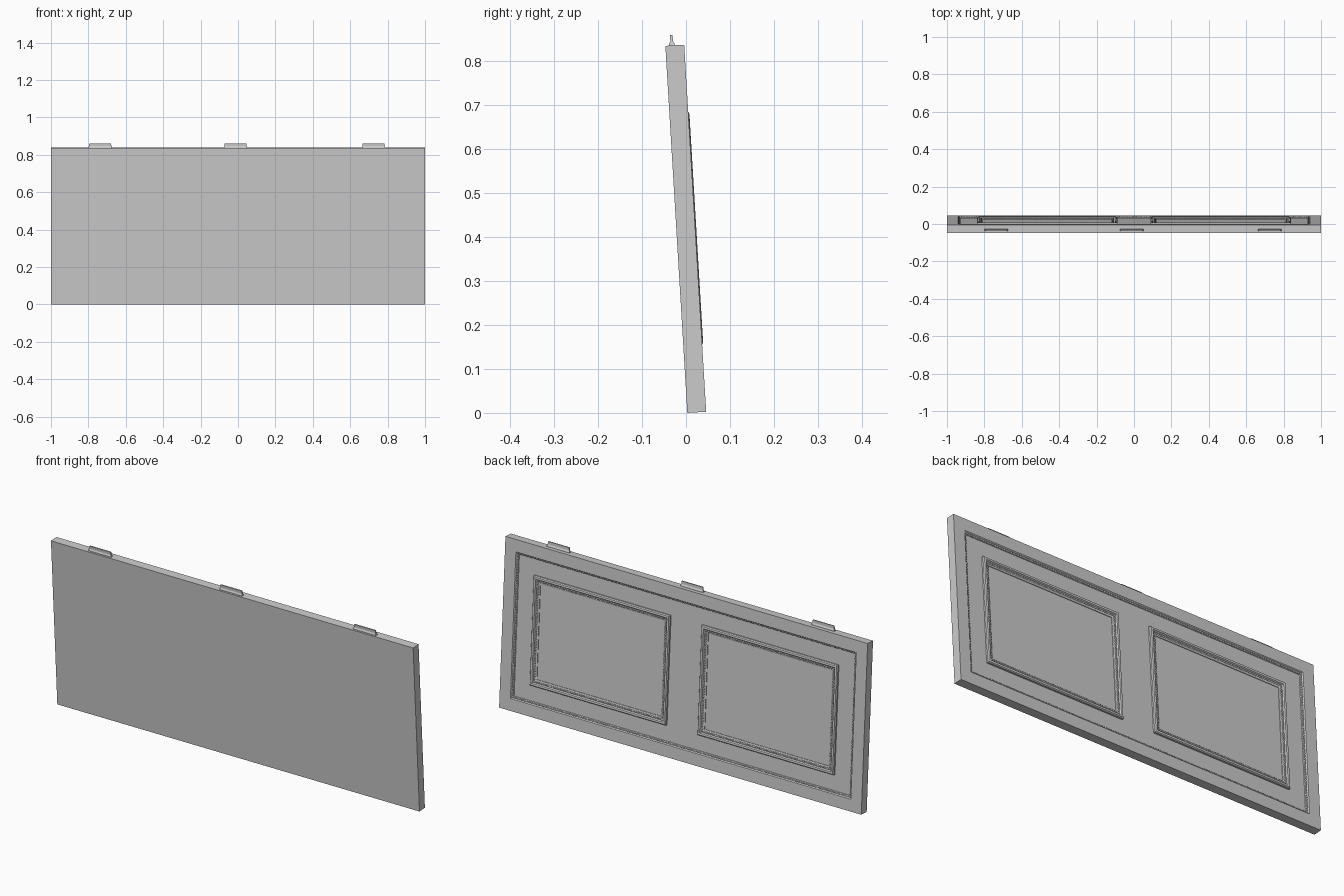
import bpy, bmesh
from math import atan2, pi
from mathutils import Matrix, Vector

if "Cube" in bpy.data.objects:
    bpy.data.objects.remove(bpy.data.objects["Cube"])

# Panel frame: x across, y through the thickness (back = +y), z up; leaned slightly
LEAN = Matrix.Translation((0, 0.003, 0)) @ Matrix.Rotation(atan2(0.05, 0.835), 4, 'X')
H, T, FLOOR = 0.837, 0.043, 0.031
RECESS = (-0.94, 0.94, 0.06, 0.777)
FRAMES = {"left": (-0.84, -0.087, 0.15, 0.687), "right": (0.087, 0.84, 0.15, 0.687)}


def finish(bm, name, smooth=None):
    bmesh.ops.recalc_face_normals(bm, faces=bm.faces)
    me = bpy.data.meshes.new(name)
    bm.to_mesh(me)
    bm.free()
    me.transform(LEAN)
    ob = bpy.data.objects.new(name, me)
    bpy.context.collection.objects.link(ob)
    if smooth:
        bpy.ops.object.select_all(action='DESELECT')
        ob.select_set(True)
        bpy.context.view_layer.objects.active = ob
        bpy.ops.object.shade_smooth_by_angle(angle=smooth)
    return ob


def corners(rect, d):
    x0, x1, z0, z1 = rect
    return [(x0 + d, z0 + d), (x1 - d, z0 + d), (x1 - d, z1 - d), (x0 + d, z1 - d)]


def loft(bm, loops, cap=True):
    rings = [[bm.verts.new(p) for p in loop] for loop in loops]
    for a, b in zip(rings, rings[1:]):
        for i in range(4):
            j = (i + 1) % 4
            bm.faces.new((a[i], a[j], b[j], b[i]))
    if cap:
        bm.faces.new(rings[0])
        bm.faces.new(rings[-1])


def ring(rect, d, y):
    return [(x, y, z) for x, z in corners(rect, d)]


def moulding(rect, profile, name):
    bm = bmesh.new()
    loops = [ring(rect, d, y) for d, y in profile]
    loft(bm, loops, cap=False)
    finish(bm, name, pi / 7)


def beads(rect, d, y, r, name):
    bm = bmesh.new()
    pts = [Vector((x, y, z)) for x, z in corners(rect, d)]
    for i in range(4):
        a, b = pts[i], pts[(i + 1) % 4]
        n = round((b - a).length / (r * 2.6))
        for k in range(n):
            bmesh.ops.create_icosphere(bm, subdivisions=1, radius=r,
                                       matrix=Matrix.Translation(a.lerp(b, k / n)))
    finish(bm, name, pi / 4)


# Main slab with a shallow recess in the back
outer = (-1, 1, 0, H)
bm = bmesh.new()
loft(bm, [ring(outer, 0, 0), ring(outer, 0, T), ring(RECESS, 0, T), ring(RECESS, 0, FLOOR)])
finish(bm, "panel_slab")

# Beaded trim round the recess
moulding(RECESS, [(0, T), (0.002, 0.041), (0.004, 0.036), (0.010, 0.034), (0.012, FLOOR)],
         "recess_trim")
beads(RECESS, 0.007, 0.0355, 0.005, "recess_beads")

# Two raised picture frames
frame_profile = [(0, FLOOR), (0, 0.039), (0.004, 0.044), (0.009, 0.0455), (0.014, 0.044),
                 (0.018, 0.038), (0.030, 0.036), (0.034, 0.034), (0.034, FLOOR)]
for side, rect in FRAMES.items():
    moulding(rect, frame_profile, side + "_frame")
    beads(rect, 0.023, 0.0375, 0.005, side + "_frame_beads")

# Three flared tabs along the top edge
for i, cx in enumerate((-0.737, -0.013, 0.725)):
    bm = bmesh.new()
    cy = 0.015
    loops = []
    for w, t, z in ((0.063, 0.0065, H - 0.002), (0.062, 0.006, H + 0.004),
                    (0.060, 0.003, H + 0.010), (0.058, 0.003, H + 0.024)):
        loops.append([(cx - w, cy - t, z), (cx + w, cy - t, z),
                      (cx + w, cy + t, z), (cx - w, cy + t, z)])
    loft(bm, loops)
    finish(bm, "top_tab_%d" % (i + 1))
